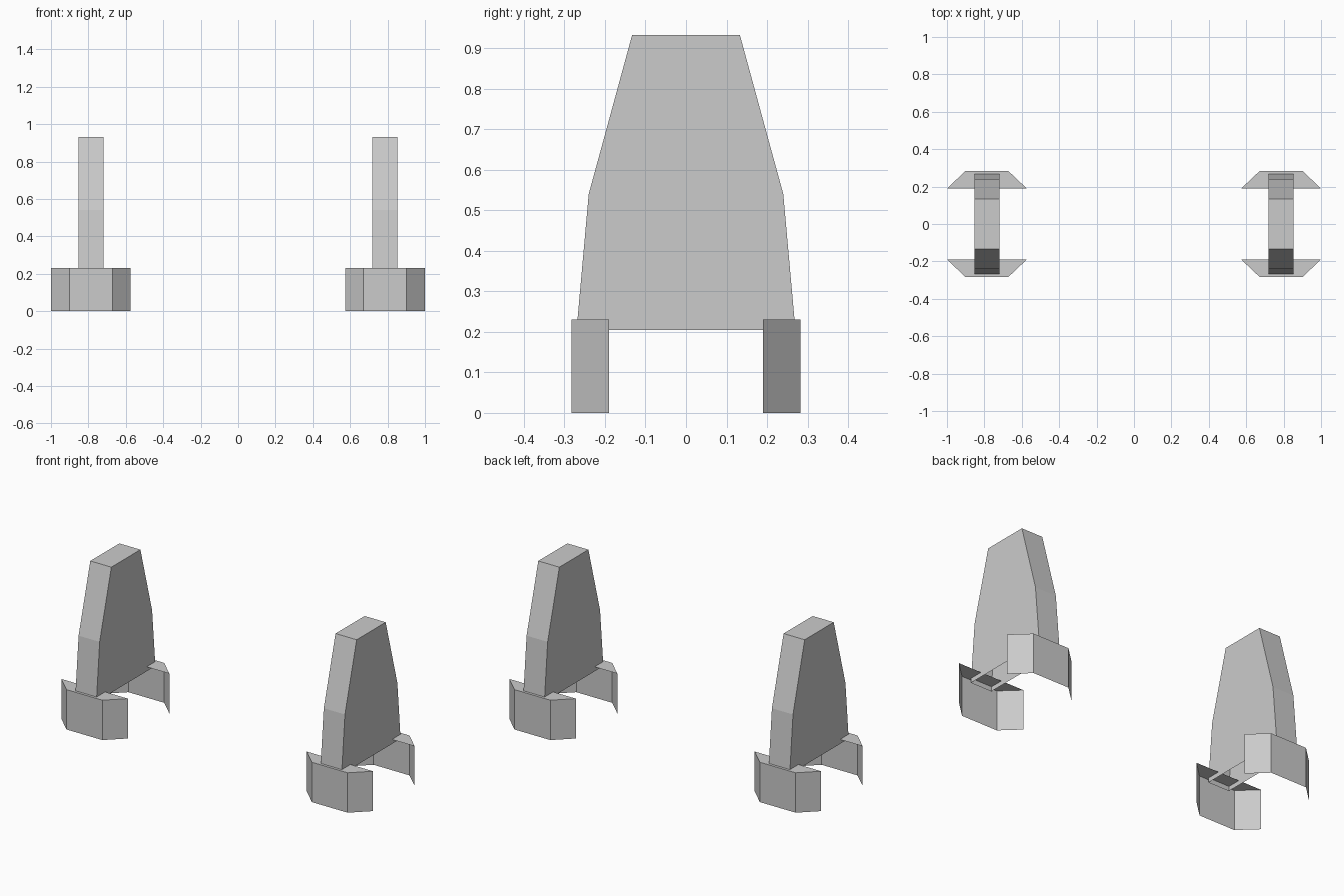
import bpy, bmesh

if "Cube" in bpy.data.objects:
    bpy.data.objects.remove(bpy.data.objects["Cube"])

TOWER_X = 0.7865      # distance of each tower from the centre
HALF_THICK = 0.0675   # half thickness of the upright


def make_object(name, build, location=(0, 0, 0)):
    bm = bmesh.new()
    build(bm)
    mesh = bpy.data.meshes.new(name)
    bm.to_mesh(mesh)
    bm.free()
    obj = bpy.data.objects.new(name, mesh)
    obj.location = location
    bpy.context.collection.objects.link(obj)
    return obj


def build_upright(bm):
    # tapered side outline, open along the bottom
    half = [(0.27, 0.205), (0.24, 0.54), (0.133, 0.932)]
    outline = half + [(-y, z) for y, z in reversed(half)]
    left, right = ([bm.verts.new((x, y, z)) for y, z in outline]
                   for x in (-HALF_THICK, HALF_THICK))
    bm.faces.new(right)
    bm.faces.new(left[::-1])
    for i in range(len(outline) - 1):
        bm.faces.new((left[i], left[i + 1], right[i + 1], right[i]))


def foot_builder(side):
    # three-sided shell with a top cap, open inside and underneath
    def build(bm):
        plan = [(-0.213, 0.19), (-0.115, 0.283), (0.115, 0.283), (0.213, 0.19)]
        low, high = ([bm.verts.new((x, side * y, z)) for x, y in plan]
                     for z in (0.0, 0.231))
        faces = [bm.faces.new(high[::-1])]
        for i in range(3):
            faces.append(bm.faces.new((low[i + 1], low[i], high[i], high[i + 1])))
        if side < 0:
            bmesh.ops.reverse_faces(bm, faces=faces)
    return build


# a matching pair of towers, each an upright on two feet
for label, sx in (("left", -1), ("right", 1)):
    place = (sx * TOWER_X, 0, 0)
    make_object(label + "_upright", build_upright, place)
    for end, sy in (("front", -1), ("back", 1)):
        make_object(f"{label}_{end}_foot", foot_builder(sy), place)
